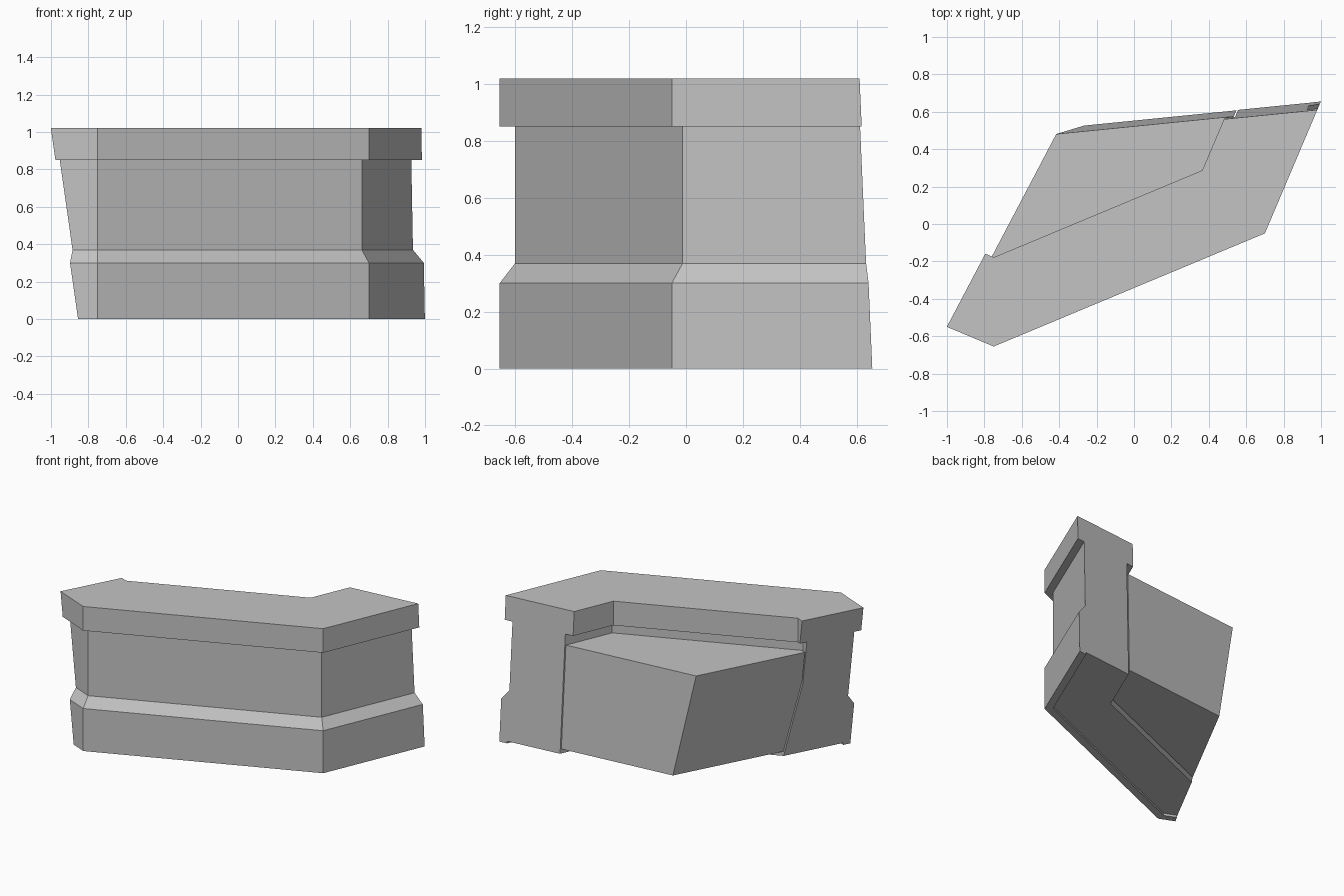
import bpy, bmesh
from mathutils import Vector

cube = bpy.data.objects.get("Cube")
if cube:
    bpy.data.objects.remove(cube, do_unlink=True)

stone = bpy.data.materials.new("grey stone")
stone.use_nodes = True
GREY = (0.55, 0.55, 0.55, 1)
stone.diffuse_color = GREY
stone.node_tree.nodes["Principled BSDF"].inputs["Base Color"].default_value = GREY

# Outer footprint line, run well past both ends so the end cuts can trim it
left_end, left_corner = Vector((-1, -0.55)), Vector((-0.75, -0.655))
right_corner, right_end = Vector((0.7, -0.05)), Vector((0.98, 0.61))
path = [left_corner + (left_end - left_corner) * 4, left_corner,
        right_corner, right_corner + (right_end - right_corner) * 2]

# Sloping end planes as (point, outward normal)
CUTS = [(Vector((-0.534, 0, 0)), Vector((-1, 0.526, -0.174))),
        (Vector((0, 0.555, 0)), Vector((-0.1, 1, 0.042)))]


def offset_path(dist):
    """Footprint line moved inward with mitred corners."""
    normals = []
    for a, b in zip(path, path[1:]):
        d = (b - a).normalized()
        normals.append(Vector((-d.y, d.x)))
    points = []
    for i, p in enumerate(path):
        n1, n2 = normals[max(i - 1, 0)], normals[min(i, len(normals) - 1)]
        points.append(p + (n1 + n2) * dist / (1 + n1.dot(n2)))
    return points


def finish(name, bm):
    """Trim with both end planes, cap the cuts and make the object."""
    bmesh.ops.recalc_face_normals(bm, faces=bm.faces)
    for co, no in CUTS:
        geom = bm.verts[:] + bm.edges[:] + bm.faces[:]
        bmesh.ops.bisect_plane(bm, geom=geom, plane_co=co, plane_no=no, clear_outer=True)
        rim = [e for e in bm.edges if e.is_boundary]
        bmesh.ops.holes_fill(bm, edges=rim, sides=0)
    bmesh.ops.recalc_face_normals(bm, faces=bm.faces)
    mesh = bpy.data.meshes.new(name)
    bm.to_mesh(mesh)
    bm.free()
    mesh.materials.append(stone)
    bpy.context.collection.objects.link(bpy.data.objects.new(name, mesh))


def sweep(name, profile):
    """Carry an (inward offset, height) profile along the footprint."""
    bm = bmesh.new()
    rows = [[bm.verts.new((p.x, p.y, z)) for p in offset_path(d)] for d, z in profile]
    for r1, r2 in zip(rows, rows[1:] + rows[:1]):
        for i in range(len(path) - 1):
            bm.faces.new((r1[i], r1[i + 1], r2[i + 1], r2[i]))
    for end in (0, -1):
        bm.faces.new([r[end] for r in rows])
    finish(name, bm)


def box_profile(d0, d1, z0, z1):
    return [(d0, z0), (d0, z1), (d1, z1), (d1, z0)]


# Wall, overhanging coping and bevelled plinth
sweep("wall", box_profile(0.05, 0.39, 0.015, 0.85))
sweep("coping", box_profile(0, 0.44, 0.85, 1.02))
sweep("plinth", [(0, 0), (0, 0.3), (0.05, 0.37), (0.05, 0)])

# Floor block filling the space behind the wall
bm = bmesh.new()
outline = offset_path(0.397)
outline.append(Vector((outline[0].x, outline[-1].y)))
base = bm.faces.new([bm.verts.new((p.x, p.y, 0.05)) for p in outline])
top = bmesh.ops.extrude_face_region(bm, geom=[base])["geom"]
bmesh.ops.translate(bm, vec=(0, 0, 0.725),
                    verts=[g for g in top if isinstance(g, bmesh.types.BMVert)])
if not base.is_valid or len(bm.faces) < len(outline) + 2:
    bm.faces.new([v for v in bm.verts if v.co.z < 0.1])
finish("floor_block", bm)
